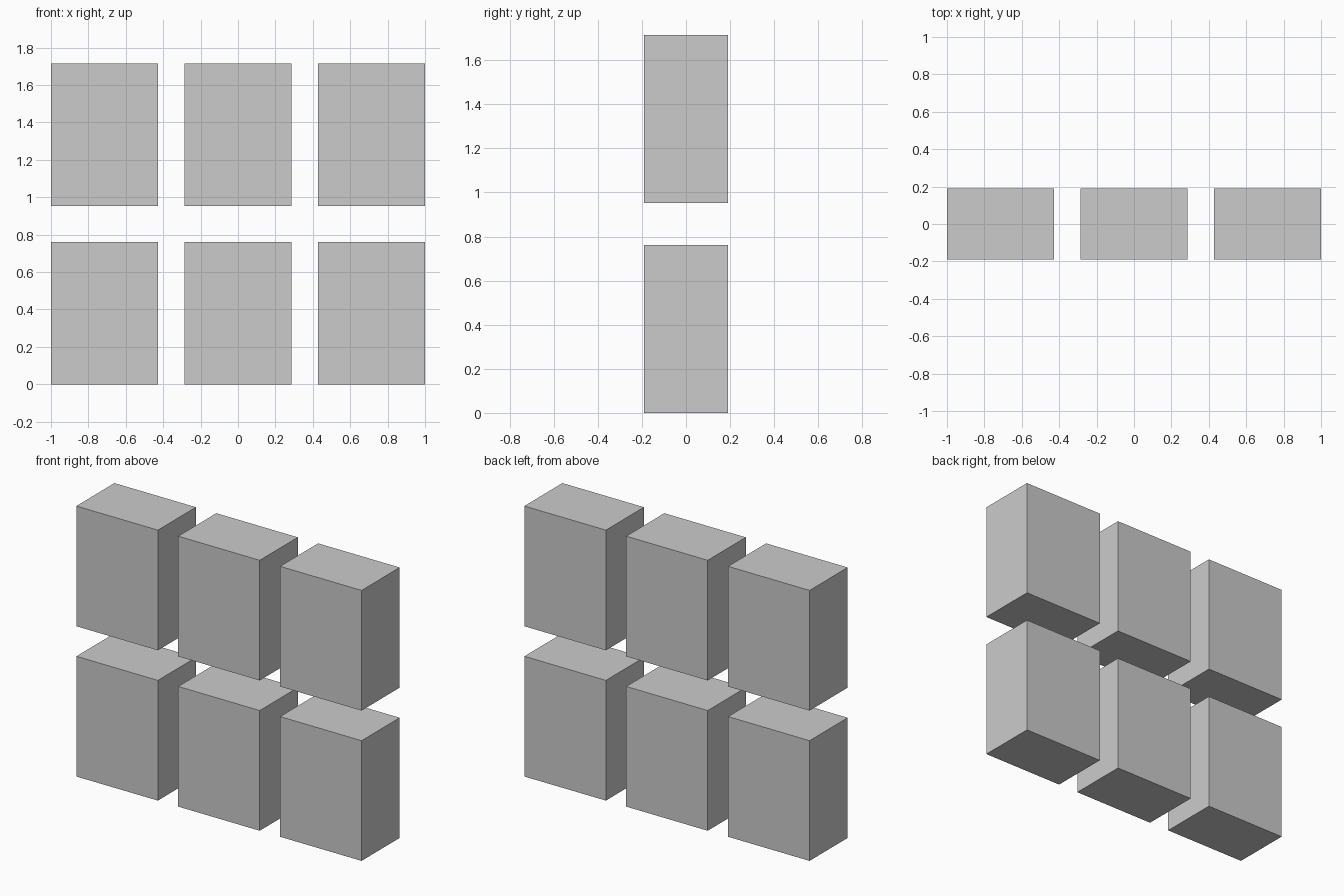
import bpy

if "Cube" in bpy.data.objects:
    bpy.data.objects.remove(bpy.data.objects["Cube"])

# Block size and grid spacing
W, D, H = 4 / 7, 8 / 21, 16 / 21
PITCH_X, PITCH_Z = 5 / 7, 20 / 21


def block(name, x, z):
    bpy.ops.mesh.primitive_cube_add(size=1, location=(x, 0, z + H / 2))
    ob = bpy.context.object
    ob.name = name
    ob.scale = (W, D, H)
    bpy.ops.object.transform_apply(location=False, rotation=False, scale=True)


# Two rows of three separate blocks
for row, row_name in enumerate(("lower", "upper")):
    for col, col_name in enumerate(("left", "middle", "right")):
        block(f"{row_name}_{col_name}_block", (col - 1) * PITCH_X, row * PITCH_Z)
